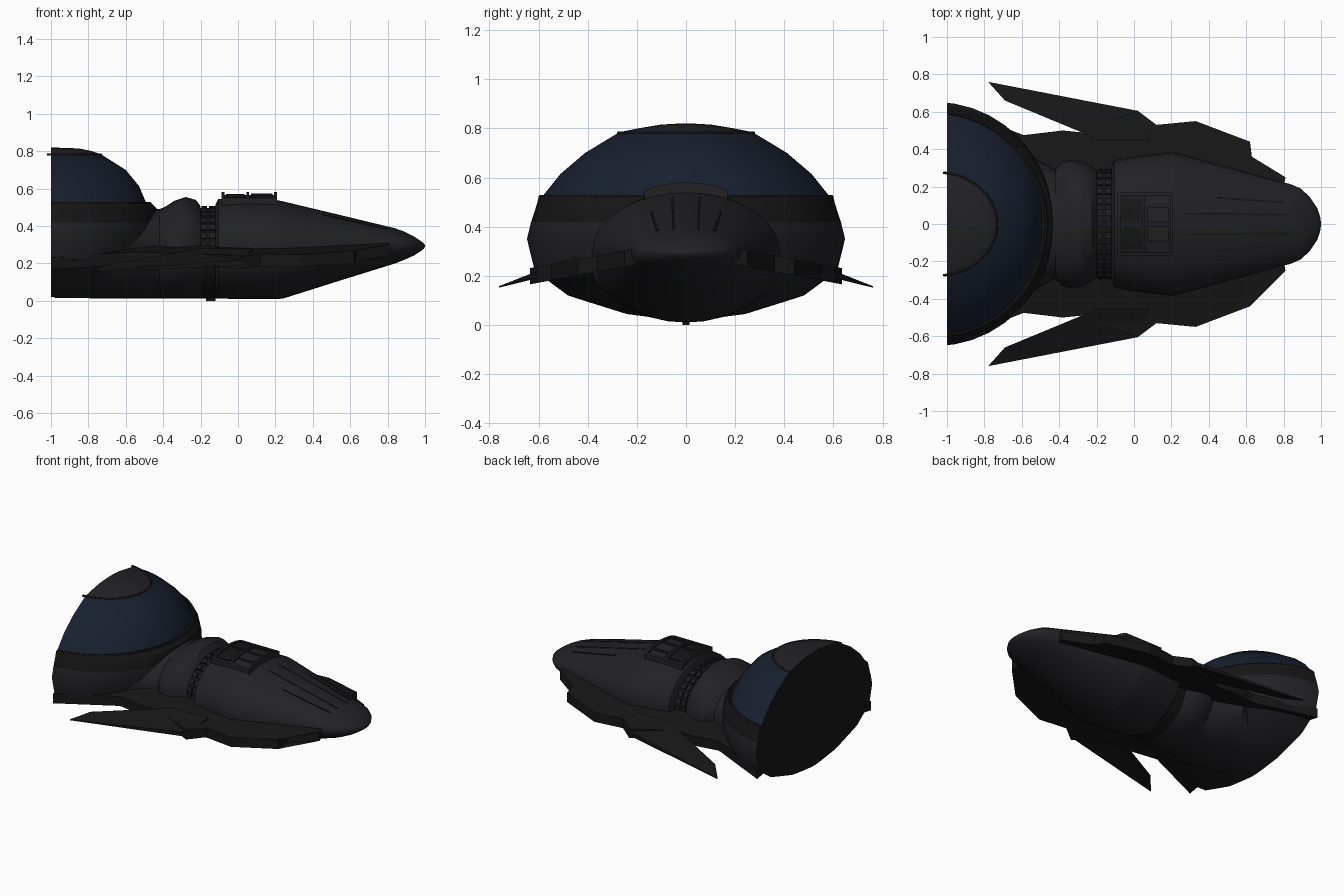
import bpy, bmesh, math
from mathutils import Vector, Matrix

if "Cube" in bpy.data.objects:
    bpy.data.objects.remove(bpy.data.objects["Cube"])

def mat(name, r, g, b):
    m = bpy.data.materials.new(name)
    m.diffuse_color = (r, g, b, 1)
    m.use_nodes = True
    m.node_tree.nodes["Principled BSDF"].inputs["Base Color"].default_value = m.diffuse_color
    return m

GREY = mat("hull_grey", .016, .016, .019)
DARK = mat("dark_trim", .008, .008, .008)
BLUE = mat("blue_glass", .009, .014, .028)
PANEL = mat("panel_grey", .012, .012, .014)
MID = .295

def finish(bm, name, mats, angle=30):
    bmesh.ops.recalc_face_normals(bm, faces=bm.faces[:])
    me = bpy.data.meshes.new(name)
    bm.to_mesh(me)
    bm.free()
    ob = bpy.data.objects.new(name, me)
    bpy.context.collection.objects.link(ob)
    for m in mats:
        me.materials.append(m)
    bpy.ops.object.select_all(action='DESELECT')
    ob.select_set(True)
    bpy.context.view_layer.objects.active = ob
    bpy.ops.object.shade_smooth_by_angle(angle=math.radians(angle))
    return ob

def skin(rings, bands=None):
    bm = bmesh.new()
    loops = [[bm.verts.new(p) for p in r] for r in rings]
    n = len(loops[0])
    for k, (a, b) in enumerate(zip(loops, loops[1:])):
        for i in range(n):
            f = bm.faces.new((a[i], a[(i + 1) % n], b[(i + 1) % n], b[i]))
            f.material_index = bands[k] if bands else 0
    for l, k in ((loops[0], 0), (loops[-1], -1)):
        bm.faces.new(l).material_index = bands[k] if bands else 0
    return bm

def section(x, hw, zt, zb, n=32):
    pts = []
    for i in range(n):
        a = 2 * math.pi * i / n
        s = math.sin(a)
        pts.append((x, hw * math.cos(a), MID + s * ((zt - MID) if s > 0 else (MID - zb))))
    return pts

def loft(name, secs, m):
    return finish(skin([section(*s) for s in secs]), name, [m])

def bar(name, p, q, w, h, m, up=Vector((0, 0, 1))):
    p, q = Vector(p), Vector(q)
    x = (q - p).normalized()
    y = up.cross(x).normalized()
    z = x.cross(y)
    M = Matrix((x, y, z)).transposed().to_4x4()
    M.translation = (p + q) / 2
    bm = bmesh.new()
    bmesh.ops.create_cube(bm, size=1, matrix=M @ Matrix.Diagonal(((q - p).length, w, h, 1)))
    return finish(bm, name, [m])

# rear pod: bowl, dark belt, glass canopy and roof cap, cut flat at the back
levels = [(.012, .01, .01, 0), (.045, .25, .25, 0), (.12, .45, .485, 0), (.22, .58, .62, 0),
          (.35, .63, .652, 0), (.42, .635, .635, 1), (.495, .625, .61, 1), (.52, .60, .605, 1),
          (.522, .57, .59, 2), (.615, .53, .515, 2), (.70, .46, .415, 2), (.785, .325, .275, 3),
          (.80, .28, .20, 3), (.815, .21, .11, 3), (.822, .01, .01, 3)]
rings = [[(-1.06 + rx * math.cos(t), ry * math.sin(t), z)
          for t in (2 * math.pi * i / 40 for i in range(40))] for z, rx, ry, _ in levels]
bm = skin(rings, [l[3] for l in levels[:-1]])
cut = bmesh.ops.bisect_plane(bm, geom=bm.verts[:] + bm.edges[:] + bm.faces[:],
                             plane_co=(-1, 0, 0), plane_no=(1, 0, 0), clear_inner=True)
edges = [e for e in cut['geom_cut'] if isinstance(e, bmesh.types.BMEdge)]
before = set(bm.faces)
bmesh.ops.holes_fill(bm, edges=edges, sides=0)
for f in bm.faces:
    if f not in before:
        f.material_index = 1
finish(bm, "rear_pod", [GREY, DARK, BLUE, GREY])

# canopy rim rails
for k, (z, rx, ry) in enumerate(((.522, .59, .598), (.782, .327, .277))):
    pts = []
    for i in range(25):
        t = math.radians(-83 + 166 * i / 24)
        pts.append((-1.06 + rx * math.cos(t), ry * math.sin(t), z))
    cu = bpy.data.curves.new("canopy_rim", 'CURVE')
    cu.dimensions = '3D'
    cu.bevel_depth = .007
    cu.bevel_resolution = 1
    sp = cu.splines.new('POLY')
    sp.points.add(len(pts) - 1)
    for q, p in zip(sp.points, pts):
        q.co = (*p, 1)
    cu.materials.append(DARK)
    bpy.context.collection.objects.link(bpy.data.objects.new(f"canopy_rim_{k}", cu))

# neck fairing with collar, ribbed ring, front hull
loft("neck_collar", [(-.98, .3, .45, .015), (-.6, .40, .495, .013), (-.48, .32, .49, .013),
                     (-.42, .29, .49, .013), (-.385, .33, .505, .013), (-.34, .34, .535, .013),
                     (-.28, .335, .555, .013), (-.225, .305, .54, .013), (-.20, .285, .505, .013)], GREY)
loft("neck_ring", [(-.22, .28, .495, .014), (-.10, .29, .50, .014)], DARK)
loft("front_hull", [(-.12, .305, .515, .02), (-.105, .34, .545, .012), (.05, .365, .548, .01),
                    (.2, .382, .54, .01), (.24, .375, .532, .012), (.55, .29, .458, .11),
                    (.84, .212, .388, .20), (.89, .19, .37, .22), (.94, .145, .345, .242),
                    (.98, .085, .318, .268), (.995, .04, .305, .28), (1.0, .005, .298, .29)], GREY)
bar("keel_fin", (-.17, 0, .025), (-.12, 0, .025), .03, .05, DARK)

# small panels around the neck ring
for i in range(17):
    a = math.radians(-10 + 200 * i / 16)
    out = Vector((0, math.cos(a) / .285, math.sin(a) / .205)).normalized()
    c = Vector((0, .285 * math.cos(a), MID + .205 * math.sin(a)))
    for x0, x1 in ((-.195, -.165), (-.155, -.12)):
        bar("ring_panel", c + Vector((x0, 0, 0)), c + Vector((x1, 0, 0)), .034, .016, PANEL, out)

# roof hatch: curved slab with raised frame and panels
def hatch_piece(name, x0, x1, y0, y1, dz, m):
    def z(y):
        return .578 - .010 * min(abs(y), .1) / .1 - .022 * max(abs(y) - .1, 0) / .065
    ys = [y0 + (y1 - y0) * i / 6 for i in range(7)]
    prof = [(y, z(y) + dz) for y in ys] + [(y1, .48), (y0, .48)]
    return finish(skin([[(x, y, h) for y, h in prof] for x in (x0, x1)]), name, [m])

hatch_piece("hatch_base", -.085, .205, -.163, .163, -.012, PANEL)
for x in (-.088, .045, .193):
    hatch_piece("hatch_frame", x, x + .015, -.167, .167, .004, GREY)
for s in (-1, 1):
    hatch_piece("hatch_side", -.085, .205, s * .16 - .008, s * .16 + .008, .004, GREY)
    hatch_piece("hatch_panel", .07, .185, s * .05 - .04, s * .05 + .04, -.003, GREY)
    hatch_piece("hatch_panel", -.065, .035, s * .075 - .06, s * .075 + .06, -.005, DARK)
    hatch_piece("hatch_panel", .07, .185, s * .125 - .02, s * .125 + .02, -.005, GREY)

# thin seams along the nose
def hull_z(x, y):
    t, w = .54 - .238 * (x - .2), .382 - .264 * (x - .2)
    return MID + (t - MID) * math.sqrt(1 - (y / w) ** 2)

for s in (-1, 1):
    for y0, y1, x0, x1 in ((.055, .05, .28, .82), (.14, .115, .45, .80)):
        bar("nose_seam", (x0, s * y0, hull_z(x0, y0)), (x1, s * y1, hull_z(x1, y1)), .01, .006, DARK)

# side plates and swept wing blades, drooping outwards
def plate(name, outline, zf, tf, s):
    rings = [[(x, s * y, zf(y) + k * tf(y) / 2) for x, y in outline] for k in (-1, 1)]
    bm = skin(rings)
    bmesh.ops.triangulate(bm, faces=[f for f in bm.faces if len(f.verts) > 4])
    return finish(bm, name, [DARK], 20)

side = [(-1, .2), (-1, .635), (-.59, .475), (-.38, .5), (-.28, .49), (.02, .605), (.12, .53),
        (.33, .55), (.62, .44), (.63, .36), (.81, .25), (.8, .2)]
blade = [(.08, .45), (-.20, .45), (-.28, .49), (-.69, .66), (-.78, .76), (.02, .605)]
for s, n in ((1, "left"), (-1, "right")):
    plate(f"side_plate_{n}", side, lambda y: .316 - .185 * y, lambda y: .066, s)
    plate(f"wing_blade_{n}", blade, lambda y: .2 - .32 * (y - .62),
          lambda y: .006 + .15 * max(0, .76 - y), s)
